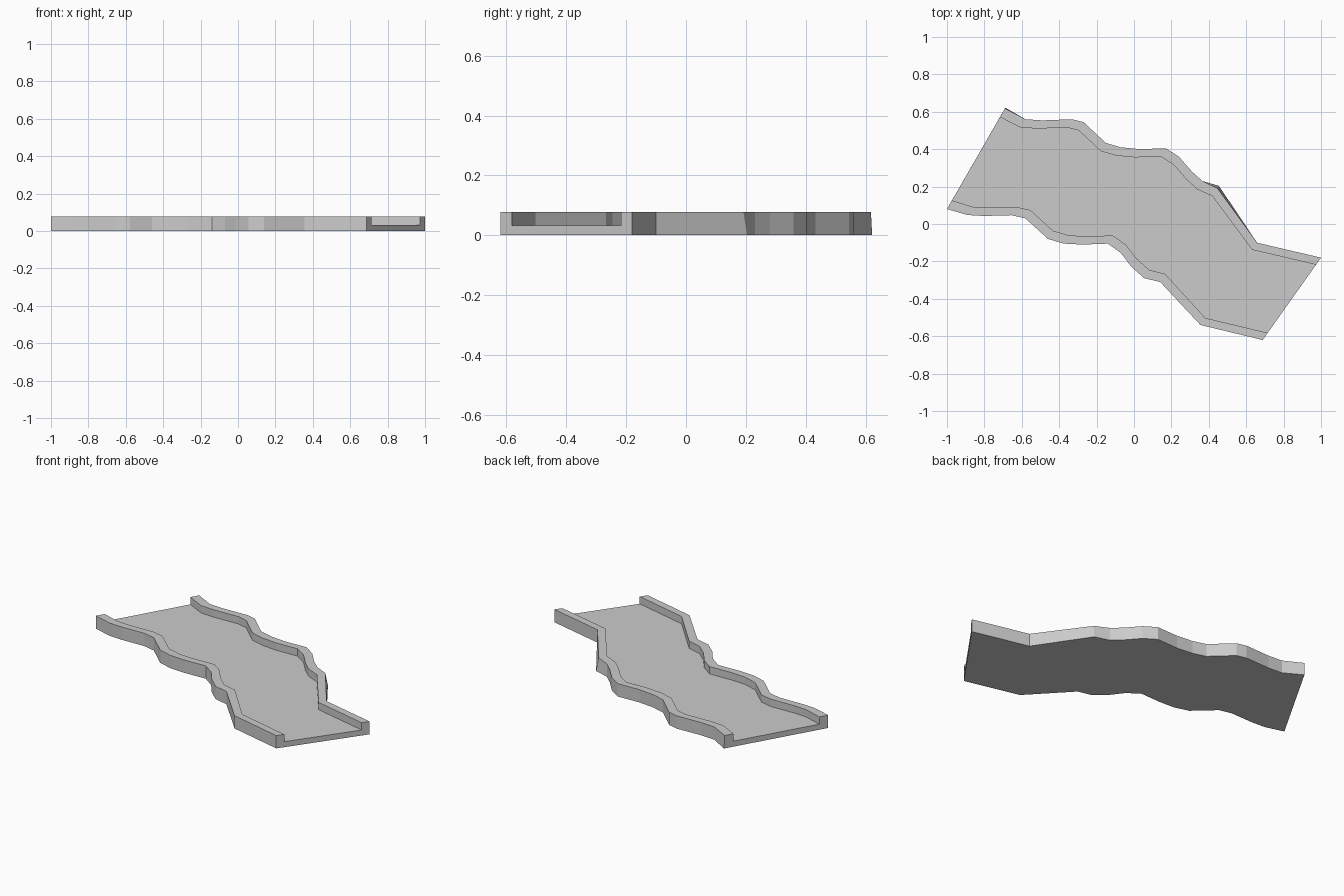
import bpy
import bmesh
from mathutils import Vector

if "Cube" in bpy.data.objects:
    bpy.data.objects.remove(bpy.data.objects["Cube"])

HEIGHT, FLOOR, RIM = 0.077, 0.033, 0.086

# outer edges of the two banks, paired station by station
back = [(-.69, .618), (-.58, .56), (-.49, .554), (-.33, .56), (-.27, .545),
        (-.15, .433), (-.07, .41), (.03, .40), (.17, .405), (.24, .36),
        (.31, .28), (.365, .23), (.445, .192), (.658, -.10), (1, -.18)]
front = [(-1, .08), (-.89, .048), (-.80, .043), (-.655, .047), (-.58, .03),
         (-.46, -.08), (-.375, -.105), (-.275, -.11), (-.14, -.105), (-.07, -.155),
         (-.013, -.23), (.055, -.29), (.14, -.31), (.355, -.54), (.688, -.62)]

# small outward lean at the foot of two stations
lean = {0: Vector((.002, .004)), 12: Vector((.009, .012))}

bm = bmesh.new()
rings = []
for i, (b, f) in enumerate(zip(back, front)):
    b, f = Vector(b), Vector(f)
    bi, fi = b.lerp(f, RIM), f.lerp(b, RIM)
    foot = b + lean.get(i, Vector((0, 0)))
    # U-shaped channel section
    section = [(foot, 0), (b, HEIGHT), (bi, HEIGHT), (bi, FLOOR),
               (fi, FLOOR), (fi, HEIGHT), (f, HEIGHT), (f, 0)]
    rings.append([bm.verts.new((p.x, p.y, z)) for p, z in section])

# skin between sections
for r, s in zip(rings, rings[1:]):
    for k in range(8):
        n = (k + 1) % 8
        bm.faces.new((r[k], r[n], s[n], s[k]))

# end faces: two rims and the floor edge
for r in (rings[0], rings[-1]):
    for ids in ((0, 1, 2, 3), (0, 3, 4, 7), (4, 5, 6, 7)):
        bm.faces.new([r[k] for k in ids])

bmesh.ops.recalc_face_normals(bm, faces=bm.faces)
mesh = bpy.data.meshes.new("winding_channel")
bm.to_mesh(mesh)
bm.free()
channel = bpy.data.objects.new("winding_channel", mesh)
bpy.context.collection.objects.link(channel)
